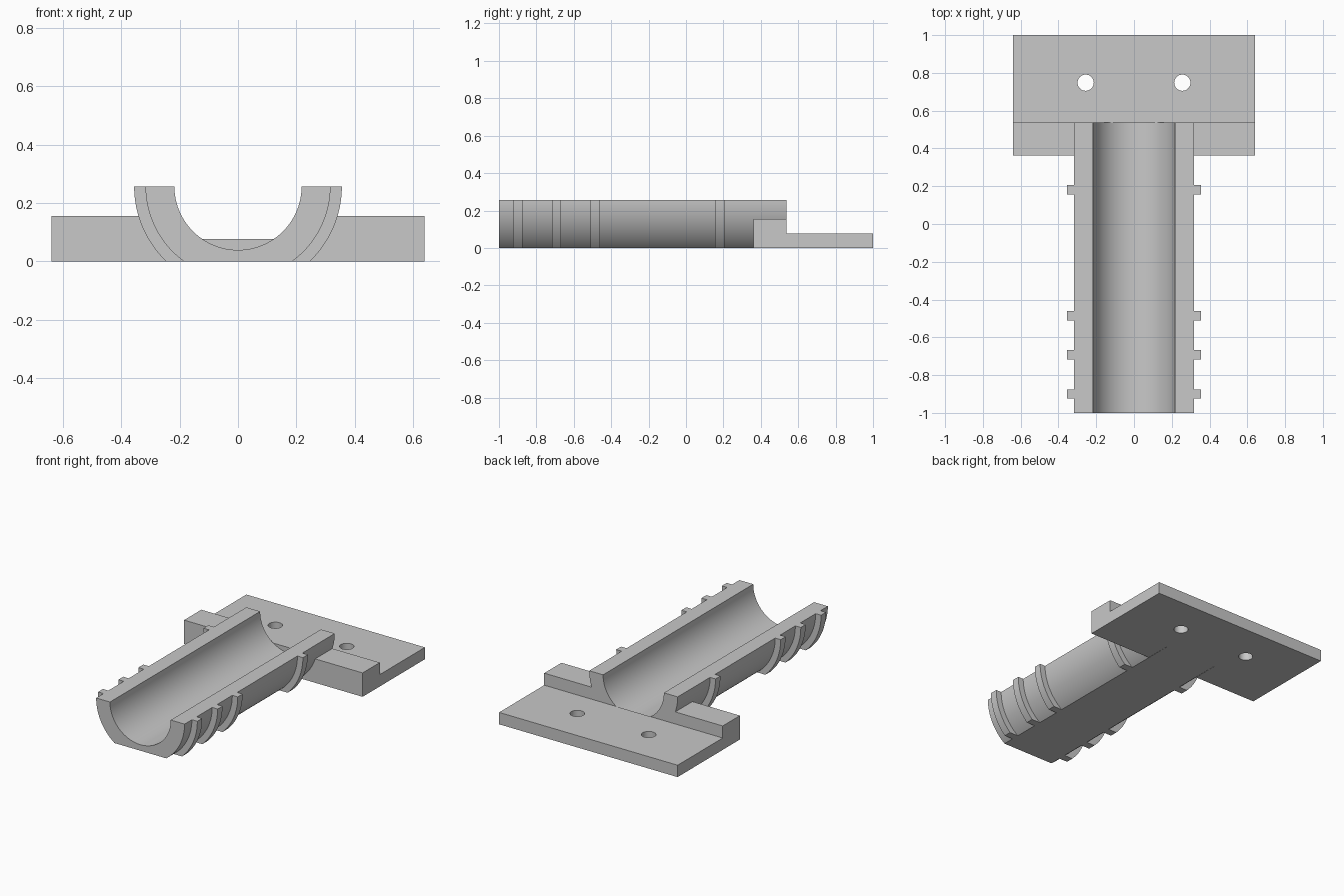
import bpy, bmesh, math

if "Cube" in bpy.data.objects:
    bpy.data.objects.remove(bpy.data.objects["Cube"])

AXIS_Z = 0.257           # height of the barrel axis and of the open rim
BORE, BARREL, RIB = 0.218, 0.317, 0.356
HALF_W = 0.64
STEP_FRONT, STEP_BACK = 0.362, 0.538
STEPS = 24               # segments per quarter of the barrel

grey = bpy.data.materials.new("plain_grey")
grey.use_nodes = True
colour = (0.58, 0.58, 0.58, 1)
grey.diffuse_color = colour
grey.node_tree.nodes["Principled BSDF"].inputs["Base Color"].default_value = colour


def finish(name, bm):
    bmesh.ops.remove_doubles(bm, verts=bm.verts, dist=1e-5)
    bmesh.ops.recalc_face_normals(bm, faces=bm.faces)
    mesh = bpy.data.meshes.new(name)
    bm.to_mesh(mesh)
    bm.free()
    mesh.materials.append(grey)
    obj = bpy.data.objects.new(name, mesh)
    bpy.context.collection.objects.link(obj)
    return obj


def prism(name, outline, length):
    """Closed outline of 3D points, extruded along a vector."""
    bm = bmesh.new()
    face = bm.faces.new([bm.verts.new(p) for p in outline])
    top = bmesh.ops.extrude_face_region(bm, geom=[face])["geom"]
    moved = [v for v in top if isinstance(v, bmesh.types.BMVert)]
    bmesh.ops.translate(bm, verts=moved, vec=length)
    return finish(name, bm)


def arc(radius):
    """Points (x, z) from right rim to left rim, cut flat on the ground."""
    end = math.asin(min(1, AXIS_Z / radius))
    right = [(radius * math.cos(end * i / STEPS), AXIS_Z - radius * math.sin(end * i / STEPS))
             for i in range(STEPS + 1)]
    return right + [(-x, z) for x, z in reversed(right)]


def ring(bm, points, y):
    return [bm.verts.new((x, y, z)) for x, z in points]


# Half pipe: barrel and rib lengths in turn, joined by flat crescents
bore = arc(BORE)[::-1]
ribs = [(y - 0.025, y + 0.025) for y in (-0.9, -0.692, -0.486, 0.181)]
cuts = [-1] + [y for rib in ribs for y in rib] + [STEP_BACK]
bm = bmesh.new()
for k, (y0, y1) in enumerate(zip(cuts, cuts[1:])):
    section = arc(RIB if k % 2 else BARREL) + bore
    a, b = ring(bm, section, y0), ring(bm, section, y1)
    for i in range(len(section)):
        # the bore has no flat, so its two lowest points coincide
        if i != len(section) - STEPS - 2:
            j = (i + 1) % len(section)
            bm.faces.new((a[i], a[j], b[j], b[i]))
for y in cuts[1:-1]:
    a, b = ring(bm, arc(BARREL), y), ring(bm, arc(RIB), y)
    for i in range(len(a) - 1):
        if i != STEPS:
            bm.faces.new((a[i], a[i + 1], b[i + 1], b[i]))
for y in (-1, STEP_BACK):
    a, b = ring(bm, arc(BARREL), y), ring(bm, arc(BORE), y)
    for i in range(len(a) - 1):
        if i == STEPS:
            bm.faces.new((a[i], a[i + 1], b[i]))
        else:
            bm.faces.new((a[i], a[i + 1], b[i + 1], b[i]))
half_pipe = finish("half_pipe", bm)

# Raised step on both sides of the barrel end
step_section = [(0.187, 0), (HALF_W, 0), (HALF_W, 0.155), (0.25, 0.155)]
for label, side in (("left", 1), ("right", -1)):
    prism(label + "_step", [(side * x, STEP_FRONT, z) for x, z in step_section],
          (0, STEP_BACK - STEP_FRONT, 0))

# Mounting plate with two screw holes
corners = [(-HALF_W, STEP_BACK, 0), (HALF_W, STEP_BACK, 0), (HALF_W, 1, 0), (-HALF_W, 1, 0)]
plate = prism("mounting_plate", corners, (0, 0, 0.077))
bpy.context.view_layer.objects.active = plate
for side in (-1, 1):
    circle = [(side * 0.256 + 0.043 * math.cos(math.tau * i / 32),
               0.748 + 0.043 * math.sin(math.tau * i / 32), -0.1) for i in range(32)]
    cutter = prism("hole_cutter", circle, (0, 0, 0.4))
    cutter.hide_render = True
    mod = plate.modifiers.new("screw_hole", "BOOLEAN")
    mod.operation = "DIFFERENCE"
    mod.solver = "EXACT"
    mod.object = cutter
    bpy.ops.object.modifier_apply(modifier=mod.name)
    bpy.data.objects.remove(cutter)

# Smooth curved walls, keep the edges crisp
bpy.ops.object.select_all(action="DESELECT")
for obj in (half_pipe, plate):
    obj.select_set(True)
bpy.ops.object.shade_smooth_by_angle(angle=math.radians(25))
